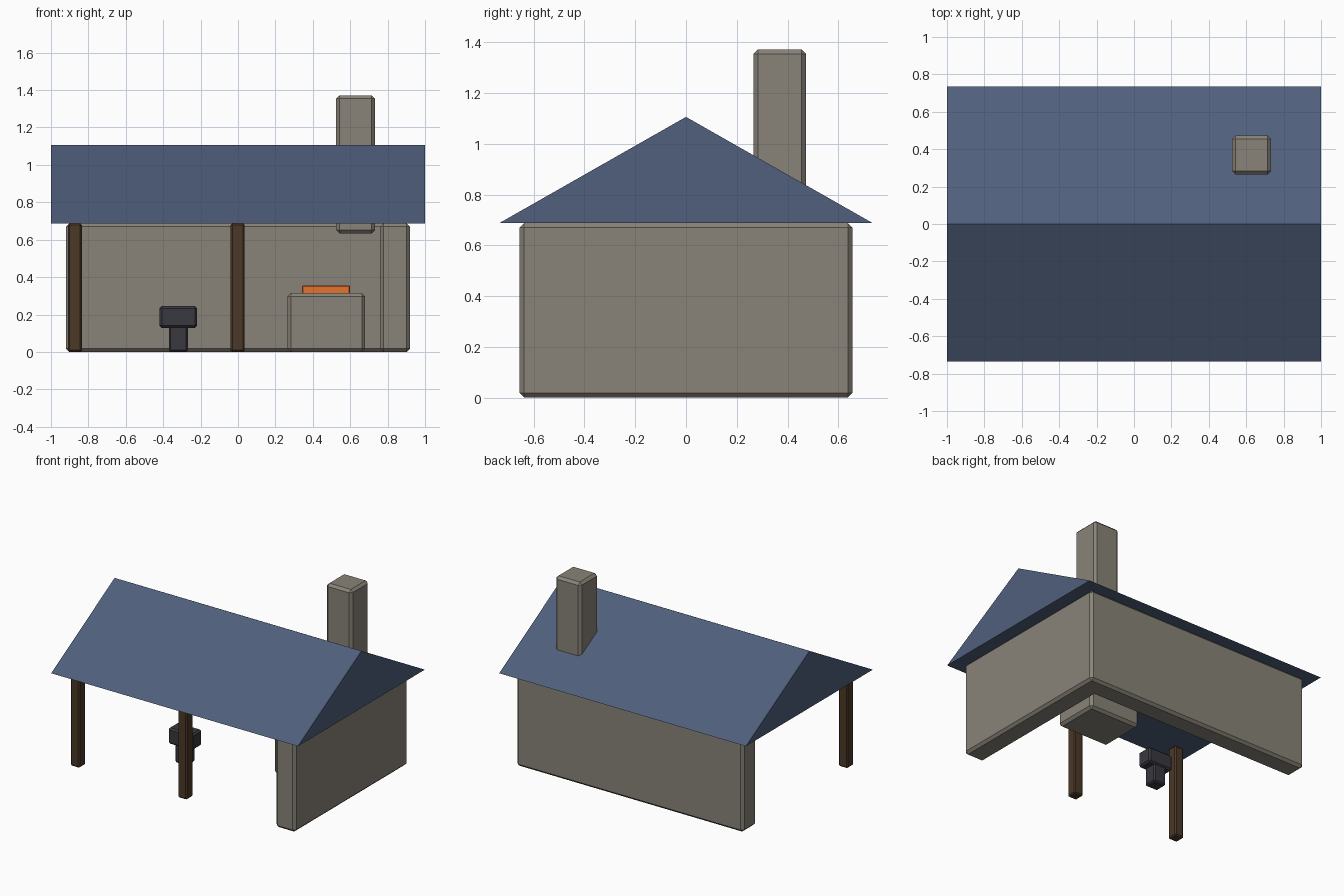
import bpy, bmesh

if "Cube" in bpy.data.objects:
    bpy.data.objects.remove(bpy.data.objects["Cube"])


def material(name, r, g, b):
    m = bpy.data.materials.new(name)
    m.diffuse_color = (r, g, b, 1)
    m.use_nodes = True
    m.node_tree.nodes["Principled BSDF"].inputs["Base Color"].default_value = m.diffuse_color
    return m


stone = material("stone", 0.25, 0.23, 0.19)
wood = material("wood", 0.07, 0.04, 0.02)
iron = material("iron", 0.04, 0.04, 0.05)
slate = material("slate", 0.08, 0.115, 0.2)
ember = material("ember", 0.8, 0.17, 0.025)


def add_object(name, bm, mat):
    bmesh.ops.recalc_face_normals(bm, faces=bm.faces)
    me = bpy.data.meshes.new(name)
    bm.to_mesh(me)
    bm.free()
    me.materials.append(mat)
    ob = bpy.data.objects.new(name, me)
    bpy.context.collection.objects.link(ob)
    return ob


def box(name, xs, ys, zs, mat, bevel):
    """Chamfered box spanning the given ranges."""
    bm = bmesh.new()
    bmesh.ops.create_cube(bm, size=1)
    for v in bm.verts:
        v.co = [r[0] + (c + 0.5) * (r[1] - r[0]) for c, r in zip(v.co, (xs, ys, zs))]
    bmesh.ops.bevel(bm, geom=bm.edges[:], offset=bevel, segments=1,
                    affect='EDGES', profile=0.5)
    return add_object(name, bm, mat)


# Stone walls
EAVE = 0.688
box("back_wall", (-0.92, 0.92), (0.50, 0.656), (0, EAVE), stone, 0.018)
box("right_wall", (0.76, 0.92), (-0.656, 0.656), (0, EAVE), stone, 0.018)

# Front posts
for name, x in (("left_post", -0.872), ("middle_post", -0.002)):
    box(name, (x - 0.037, x + 0.037), (-0.644, -0.57), (0, EAVE), wood, 0.009)

# Gabled roof: triangular profile extruded along x
bm = bmesh.new()
profile = [(-0.735, EAVE), (0.735, EAVE), (0, 1.106)]
end = bm.faces.new([bm.verts.new((-1, y, z)) for y, z in profile])
ext = bmesh.ops.extrude_face_region(bm, geom=[end], use_keep_orig=True)
for v in ext["geom"]:
    if isinstance(v, bmesh.types.BMVert):
        v.co.x = 1
add_object("roof", bm, slate)

# Forge hearth, coals and chimney
box("hearth", (0.265, 0.68), (0.03, 0.37), (0, 0.315), stone, 0.018)
box("coals", (0.342, 0.60), (0.10, 0.30), (0.29, 0.356), ember, 0.006)
box("chimney", (0.525, 0.733), (0.265, 0.473), (0.634, 1.372), stone, 0.018)

# Anvil
box("anvil_base", (-0.37, -0.268), (-0.205, -0.11), (0, 0.14), iron, 0.01)
box("anvil_top", (-0.419, -0.219), (-0.215, -0.102), (0.128, 0.245), iron, 0.012)
